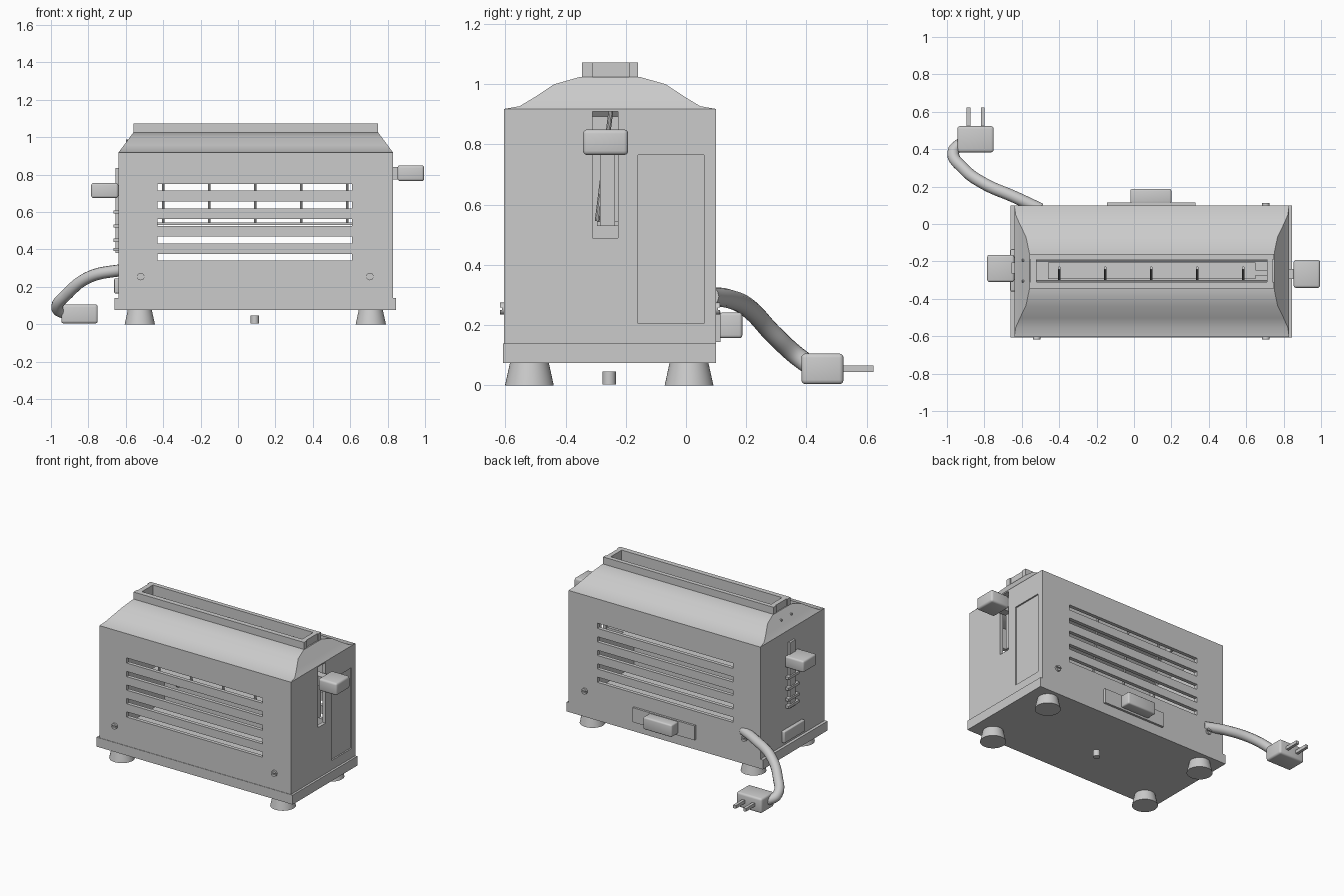
import bpy, bmesh, math
from mathutils import Vector, Matrix

if "Cube" in bpy.data.objects:
    bpy.data.objects.remove(bpy.data.objects["Cube"])

CY = -0.2525  # middle of the body in y


def finish(name, bm, smooth=True):
    bmesh.ops.recalc_face_normals(bm, faces=bm.faces[:])
    me = bpy.data.meshes.new(name)
    bm.to_mesh(me)
    bm.free()
    ob = bpy.data.objects.new(name, me)
    bpy.context.collection.objects.link(ob)
    if smooth:
        shade(ob)
    return ob


def shade(ob):
    bpy.ops.object.select_all(action='DESELECT')
    ob.select_set(True)
    bpy.context.view_layer.objects.active = ob
    bpy.ops.object.shade_smooth_by_angle(angle=math.radians(35))


def box(name, x, y, z, bevel=0.0):
    """Box from (min, max) ranges, with optional rounded edges."""
    bm = bmesh.new()
    bmesh.ops.create_cube(bm, size=1)
    for v in bm.verts:
        v.co = [r[0] + (c + 0.5) * (r[1] - r[0]) for c, r in zip(v.co, (x, y, z))]
    if bevel:
        bmesh.ops.bevel(bm, geom=bm.edges[:], offset=bevel, segments=3,
                        profile=0.5, affect='EDGES')
    return finish(name, bm, bevel > 0)


def rod(name, a, b, r1, r2=None, sides=24):
    """Cylinder or cone between two points."""
    a, b = Vector(a), Vector(b)
    d = b - a
    bm = bmesh.new()
    m = Matrix.Translation((a + b) / 2) @ d.to_track_quat('Z', 'Y').to_matrix().to_4x4()
    bmesh.ops.create_cone(bm, cap_ends=True, segments=sides, radius1=r1,
                          radius2=r1 if r2 is None else r2, depth=d.length, matrix=m)
    return finish(name, bm)


def loft(name, sections):
    """Stack of rectangles: (z, half width in y, x min, x max)."""
    bm = bmesh.new()
    rings = [[bm.verts.new(p) for p in ((x0, CY - h, z), (x1, CY - h, z),
                                        (x1, CY + h, z), (x0, CY + h, z))]
             for z, h, x0, x1 in sections]
    for a, b in zip(rings, rings[1:]):
        for i in range(4):
            j = (i + 1) % 4
            bm.faces.new((a[i], a[j], b[j], b[i]))
    bm.faces.new(rings[0][::-1])
    bm.faces.new(rings[-1])
    return finish(name, bm, False)


def cut(ob, cutters):
    """Subtract the cutters, apply, and remove them."""
    for c in cutters:
        c.hide_render = True
        mod = ob.modifiers.new("cut", 'BOOLEAN')
        mod.operation, mod.solver, mod.object = 'DIFFERENCE', 'EXACT', c
    bpy.ops.object.select_all(action='DESELECT')
    ob.select_set(True)
    bpy.context.view_layer.objects.active = ob
    bpy.ops.object.convert(target='MESH')
    for c in cutters:
        bpy.data.objects.remove(c)
    shade(ob)


# Hollow shell with a curved, hipped hood
hood = [(0.918, 0.3525, 0), (0.927, 0.30, 0.008), (0.957, 0.25, 0.03),
        (1.0, 0.185, 0.062), (1.024, 0.10, 0.08)]
T = 0.025
shell = loft("shell", [(0.14, 0.3525, -0.64, 0.83)] +
             [(z, h, -0.64 + i, 0.83 - i) for z, h, i in hood])
cavity = loft("cavity", [(0.10, 0.3525 - T, -0.64 + T, 0.83 - T)] +
              [(z - T, h - T * (h > 0.2), -0.64 + T + i, 0.83 - T - i) for z, h, i in hood])
cutters = [cavity,
           box("lever_slot", (0.78, 0.9), (-0.31, -0.225), (0.49, 0.91)),
           box("door_recess", (0.82, 0.9), (-0.16, 0.06), (0.205, 0.765)),
           box("bread_slot", (-0.52, 0.71), (-0.31, -0.19), (0.95, 1.1))]
for z in (0.34, 0.432, 0.526, 0.62, 0.714):
    cutters.append(box("vent", (-0.43, 0.61), (-0.8, 0.3), (z, z + 0.036)))
cut(shell, cutters)

# Base plate
box("base", (-0.66, 0.845), (-0.608, 0.10), (0.075, 0.14))

# Rim around the bread slot
for n, y in (("front", (-0.345, -0.31)), ("back", (-0.19, -0.16))):
    box("rim_" + n, (-0.56, 0.748), y, (1.02, 1.073))
for n, x in (("left", (-0.553, -0.52)), ("right", (0.71, 0.741))):
    box("rim_" + n, x, (-0.31, -0.19), (1.02, 1.073))

# Bread carriage, guide wires and lever
box("bread_carriage", (-0.46, 0.65), (-0.295, -0.205), (0.53, 0.545))
box("carriage_arm", (0.65, 0.80), (-0.275, -0.245), (0.53, 0.545))
box("carriage_post", (0.78, 0.80), (-0.285, -0.235), (0.53, 0.84))
for i in range(5):
    x = -0.40 + 0.246 * i
    rod("guide_wire", (x, -0.295, 0.545), (x, -0.235, 1.03), 0.008, sides=10)
for y in (-0.305, -0.195):
    rod("guide_rail", (-0.6, y, 0.98), (0.75, y, 0.98), 0.007, sides=10)
box("lever_stem", (0.78, 0.86), (-0.295, -0.24), (0.775, 0.84))
box("lever_knob", (0.853, 0.995), (-0.342, -0.192), (0.765, 0.85), 0.014)

# Browning control on the left end
box("control_plate", (-0.655, -0.635), (-0.265, -0.205), (0.38, 0.835))
for z in (0.40, 0.45, 0.525, 0.60):
    box("control_tick", (-0.665, -0.635), (-0.295, -0.175), (z - 0.009, z + 0.009))
box("control_knob", (-0.785, -0.64), (-0.31, -0.165), (0.675, 0.755), 0.012)
box("end_latch", (-0.662, -0.635), (-0.36, -0.135), (0.165, 0.245), 0.006)

# Crumb tray on the back
box("tray_front", (-0.145, 0.33), (0.09, 0.115), (0.145, 0.245))
box("tray_handle", (-0.02, 0.20), (0.11, 0.187), (0.157, 0.242), 0.01)

# Slotted screws, front and back
for x in (-0.52, 0.705):
    for y, s in ((-0.605, -1), (0.10, 1)):
        head = rod("screw", (x, y - 0.01 * s, 0.255), (x, y + 0.013 * s, 0.255), 0.02)
        e = sorted((y + 0.006 * s, y + 0.03 * s))
        cut(head, [box("groove", (x - 0.03, x + 0.03), e, (0.251, 0.259))])

# Feet and the small pin below the base
for x in (-0.525, 0.71):
    for y in (-0.52, 0.01):
        rod("foot", (x, y, 0), (x, y, 0.077), 0.081, 0.064, 40)
rod("bottom_pin", (0.09, -0.255, 0.003), (0.09, -0.255, 0.047), 0.022)

# Power cord
path = [(-0.50, 0.08, 0.295), (-0.64, 0.145, 0.287), (-0.80, 0.215, 0.25),
        (-0.91, 0.295, 0.165), (-0.966, 0.385, 0.085), (-0.92, 0.435, 0.055)]
cu = bpy.data.curves.new("power_cord", 'CURVE')
cu.dimensions = '3D'
cu.bevel_depth, cu.bevel_resolution, cu.use_fill_caps = 0.032, 4, True
sp = cu.splines.new('BEZIER')
sp.bezier_points.add(len(path) - 1)
for p, co in zip(sp.bezier_points, path):
    p.co = co
    p.handle_left_type = p.handle_right_type = 'AUTO'
bpy.context.collection.objects.link(bpy.data.objects.new("power_cord", cu))

# Plug with two pins
box("plug", (-0.945, -0.75), (0.383, 0.523), (0.004, 0.106), 0.014)
for x in (-0.885, -0.808):
    box("plug_pin", (x - 0.01, x + 0.01), (0.51, 0.622), (0.044, 0.066))
